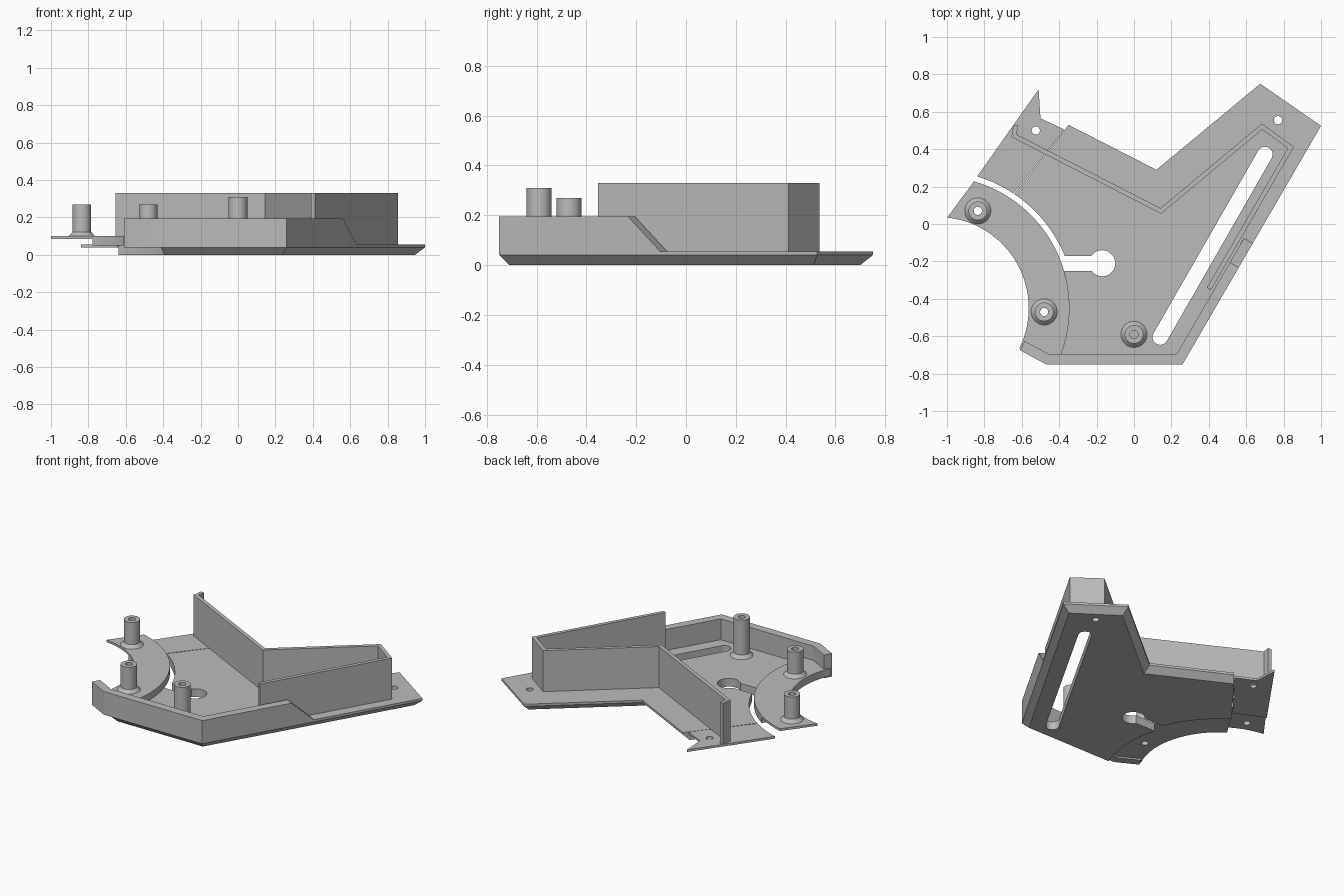
import bpy, bmesh, math
from mathutils import Vector

if "Cube" in bpy.data.objects:
    bpy.data.objects.remove(bpy.data.objects["Cube"])

grey = bpy.data.materials.new("plain grey")
grey.use_nodes = True
grey.diffuse_color = (0.5, 0.5, 0.5, 1)
grey.node_tree.nodes["Principled BSDF"].inputs["Base Color"].default_value = (0.5, 0.5, 0.5, 1)

CENTRE = (-1.05, -0.45)   # centre of the round cut-out
FLOOR = 0.055             # top of the floor plate


def finish(name, bm):
    bmesh.ops.recalc_face_normals(bm, faces=bm.faces)
    mesh = bpy.data.meshes.new(name)
    bm.to_mesh(mesh)
    bm.free()
    mesh.materials.append(grey)
    ob = bpy.data.objects.new(name, mesh)
    bpy.context.collection.objects.link(ob)
    return ob


def loft(name, rings):
    """Closed rings of 3D points, bridged in order and capped."""
    bm = bmesh.new()
    rows = [[bm.verts.new(p) for p in ring] for ring in rings]
    n = len(rows[0])
    for a, b in zip(rows, rows[1:]):
        for i in range(n):
            j = (i + 1) % n
            bm.faces.new((a[i], a[j], b[j], b[i]))
    bm.faces.new(rows[0])
    bm.faces.new(rows[-1])
    return finish(name, bm)


def prism(name, outline, z0, z1):
    return loft(name, [[(x, y, z) for x, y in outline] for z in (z0, z1)])


def arc(centre, r, a0, a1, n=24):
    angles = [math.radians(a0 + (a1 - a0) * i / n) for i in range(n + 1)]
    return [(centre[0] + r * math.cos(a), centre[1] + r * math.sin(a)) for a in angles]


def circle(centre, r, n=32):
    return arc(centre, r, 0, 360, n)[:-1]


def shift(path, dists):
    """Move each edge of a path to its left; dists closes the path if it has one per point."""
    pts = [Vector(p) for p in path]
    n, closed = len(pts), len(dists) == len(pts)
    edges = []
    for i, d in enumerate(dists):
        along = (pts[(i + 1) % n] - pts[i]).normalized()
        edges.append((along, Vector((-along.y, along.x)), d))
    out = []
    for i, p in enumerate(pts):
        if closed or 0 < i < n - 1:
            (u, nu, du), (v, nv, dv) = edges[i - 1], edges[i]
            q = p + nu * du
            t = ((p + nv * dv) - q).dot(nv) / u.dot(nv)
            out.append(tuple(q + u * t))
        else:
            u, nu, du = edges[0 if i == 0 else -1]
            out.append(tuple(p + nu * du))
    return out


def wall(name, path, thick, z0, tops):
    """Upright strip of even thickness with its own top height at each point."""
    inner = shift(path, [thick] * (len(path) - 1))
    rings = []
    for (ax, ay), (bx, by), top in zip(path, inner, tops):
        rings.append([(ax, ay, z0), (bx, by, z0), (bx, by, top), (ax, ay, top)])
    return loft(name, rings)


def cut(ob, outlines):
    for outline in outlines:
        cutter = prism("cutter", outline, -0.1, 0.3)
        cutter.hide_render = True
        mod = ob.modifiers.new("cut", 'BOOLEAN')
        mod.operation, mod.solver, mod.object = 'DIFFERENCE', 'EXACT', cutter
        bpy.context.view_layer.update()
        deps = bpy.context.evaluated_depsgraph_get()
        mesh = bpy.data.meshes.new_from_object(ob.evaluated_get(deps))
        ob.modifiers.clear()
        ob.data = mesh
        bpy.data.objects.remove(cutter)


def post(name, x, y, z0, top):
    """Hollow post with a flared foot."""
    profile = [(0.022, z0), (0.07, z0), (0.05, z0 + 0.022), (0.05, top), (0.022, top)]
    bm = bmesh.new()
    vs = [bm.verts.new((x + r, y, z)) for r, z in profile]
    es = [bm.edges.new((vs[i - 1], vs[i])) for i in range(len(vs))]
    bmesh.ops.spin(bm, geom=vs + es, cent=(x, y, 0), axis=(0, 0, 1),
                   angle=math.tau, steps=32, use_merge=True)
    bmesh.ops.remove_doubles(bm, verts=bm.verts, dist=0.0001)
    return finish(name, bm)


# floor plate with a chamfered underside
outline = [(-0.55, -0.75), (0.26, -0.75), (1.0, 0.525), (0.675, 0.75),
           (0.12, 0.29), (-0.35, 0.53), (-0.75, 0.02)]
base = shift(outline, [0.04] * 5 + [0, 0])
floor = loft("floor_plate", [[(x, y, 0) for x, y in base],
                             [(x, y, 0.04) for x, y in outline],
                             [(x, y, FLOOR) for x, y in outline]])

# round cut-out, curved gap, keyhole, long slot and corner hole
slot_a, slot_b = (0.14, -0.605), (0.70, 0.372)
tilt = math.degrees(math.atan2(slot_b[1] - slot_a[1], slot_b[0] - slot_a[0]))
cut(floor, [
    circle(CENTRE, 0.705, 128),
    arc(CENTRE, 0.735, 18, 75) + arc(CENTRE, 0.69, 75, 18),
    [(-0.42, -0.25), (-0.17, -0.25), (-0.17, -0.17), (-0.42, -0.17)],
    circle((-0.17, -0.21), 0.07),
    arc(slot_b, 0.041, tilt - 90, tilt + 90, 12) + arc(slot_a, 0.041, tilt + 90, tilt + 270, 12),
    circle((0.77, 0.555), 0.022, 20),
])

# thin tab beyond the step
tab = prism("side_tab", arc(CENTRE, 0.735, 73.3, 56.5)
            + [(-0.373, 0.505), (-0.50, 0.565), (-0.51, 0.72)], 0.04, FLOOR)
cut(tab, [circle((-0.525, 0.5), 0.022, 20)])

# raised curved ledge, thick then thin
ledge = prism("curved_ledge", arc(CENTRE, 0.487, 56, -26) + [(-0.47, -0.75)]
              + arc(CENTRE, 0.705, -25, 56), 0.05, 0.1)
cut(ledge, [circle((-0.48, -0.47), 0.022, 20)])
tip = prism("ledge_tip", arc(CENTRE, 0.487, 84, 56) + arc(CENTRE, 0.705, 56, 74), 0.085, 0.1)
cut(tip, [circle((-0.835, 0.07), 0.022, 20)])

# rim along the front and side, sloping down at its end
rim = wall("front_rim", [(-0.61, -0.675), (-0.47, -0.75), (0.26, -0.75),
                         (0.56, -0.233), (0.635, -0.104)],
           0.055, 0.04, [0.195] * 4 + [FLOOR])

# tall thin wall
tall = wall("tall_wall", [(-0.645, 0.53), (-0.655, 0.465), (0.145, 0.055),
                          (0.685, 0.505), (0.822, 0.405), (0.39, -0.34)],
            0.025, 0.05, [0.33] * 6)

# posts
posts = [post("ledge_post_outer", -0.835, 0.07, 0.1, 0.27),
         post("ledge_post_inner", -0.48, -0.47, 0.1, 0.27),
         post("floor_post", 0, -0.59, FLOOR, 0.31)]

bpy.ops.object.select_all(action='DESELECT')
for ob in [floor, tab, ledge, tip, rim, tall] + posts:
    ob.select_set(True)
    bpy.context.view_layer.objects.active = ob
bpy.ops.object.shade_smooth_by_angle(angle=math.radians(25))
